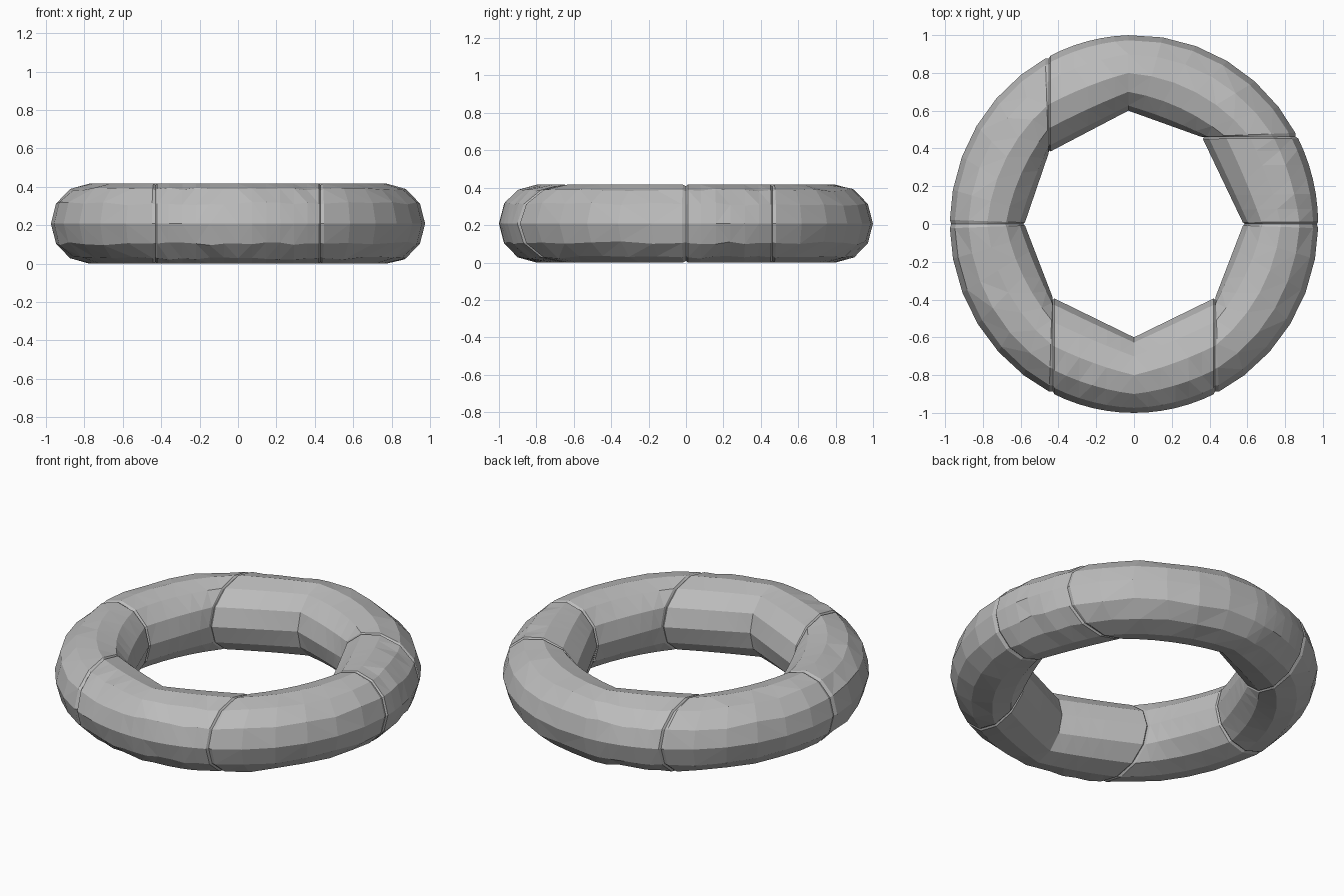
import bpy, bmesh, math, random
from mathutils import Vector

cube = bpy.data.objects.get("Cube")
if cube:
    bpy.data.objects.remove(cube, do_unlink=True)

random.seed(4)
RX, RY, HEIGHT = 0.975, 1.0, 0.416   # outer ellipse and tube height
SIDES, STEPS = 12, 6

grey = bpy.data.materials.new("plain grey")
grey.use_nodes = True
grey.diffuse_color = (0.5, 0.5, 0.5, 1)
grey.node_tree.nodes["Principled BSDF"].inputs["Base Color"].default_value = (0.5, 0.5, 0.5, 1)

# Corners of the opening, each with the outer rim point of its section
stations = [
    ((0.58, 0), (0.975, 0)),
    ((0.36, 0.46), (0.86, 0.46)),
    ((-0.03, 0.60), (-0.03, 1)),
    ((-0.45, 0.38), (-0.45, 0.885)),
    ((-0.58, 0), (-0.975, 0)),
    ((-0.43, -0.39), (-0.43, -0.9)),
    ((0, -0.60), (0, -1)),
    ((0.43, -0.39), (0.43, -0.9)),
]


def rim_angle(i):
    x, y = stations[i % 8][1]
    return math.atan2(y / RY, x / RX) % math.tau + math.tau * (i // 8)


def section(i, u, shrink=1.0, wobble=0.0):
    """Tube cross-section at fraction u of the span after corner i."""
    inner = Vector(stations[i % 8][0]).lerp(Vector(stations[(i + 1) % 8][0]), u)
    a = rim_angle(i) * (1 - u) + rim_angle(i + 1) * u
    outer = Vector((RX * math.cos(a), RY * math.sin(a)))
    ring = []
    for k in range(SIDES):
        p = math.tau * k / SIDES
        across = 0.5 + 0.5 * shrink * math.cos(p)
        rise = math.sin(p)
        pos = inner.lerp(outer, across)
        # slightly uneven facets on the outer shoulder only
        jitter = random.uniform(-wobble, wobble) if 0 < math.cos(p) < 0.95 else 0
        z = HEIGHT / 2 * (1 + shrink * rise)
        if abs(rise) < 0.9:
            z += jitter
        ring.append((pos.x, pos.y, z))
    return ring


def build_segment(name, first, last):
    rings = [section(first, 0, 0.96), section(first, 0.02)]
    for i in range(first, last):
        for s in range(STEPS):
            if i > first or s > 0:
                rings.append(section(i, s / STEPS, 1, 0.009 if s else 0))
    rings += [section(last - 1, 0.98), section(last - 1, 1, 0.96)]

    bm = bmesh.new()
    loops = [[bm.verts.new(p) for p in ring] for ring in rings]
    for a, b in zip(loops, loops[1:]):
        for k in range(SIDES):
            n = (k + 1) % SIDES
            bm.faces.new((a[k], a[n], b[n], b[k]))
    bm.faces.new(loops[0])
    bm.faces.new(loops[-1])
    bmesh.ops.triangulate(bm, faces=[f for f in bm.faces if len(f.verts) == 4])
    bmesh.ops.recalc_face_normals(bm, faces=bm.faces[:])
    mesh = bpy.data.meshes.new(name)
    bm.to_mesh(mesh)
    bm.free()
    mesh.materials.append(grey)
    bpy.context.collection.objects.link(bpy.data.objects.new(name, mesh))


# Six ring pieces, split by shallow grooves
for name, first, last in [
    ("ring_left_back", 0, 1), ("ring_back", 1, 3), ("ring_right_back", 3, 4),
    ("ring_right_front", 4, 5), ("ring_front", 5, 7), ("ring_left_front", 7, 8),
]:
    build_segment(name, first, last)
